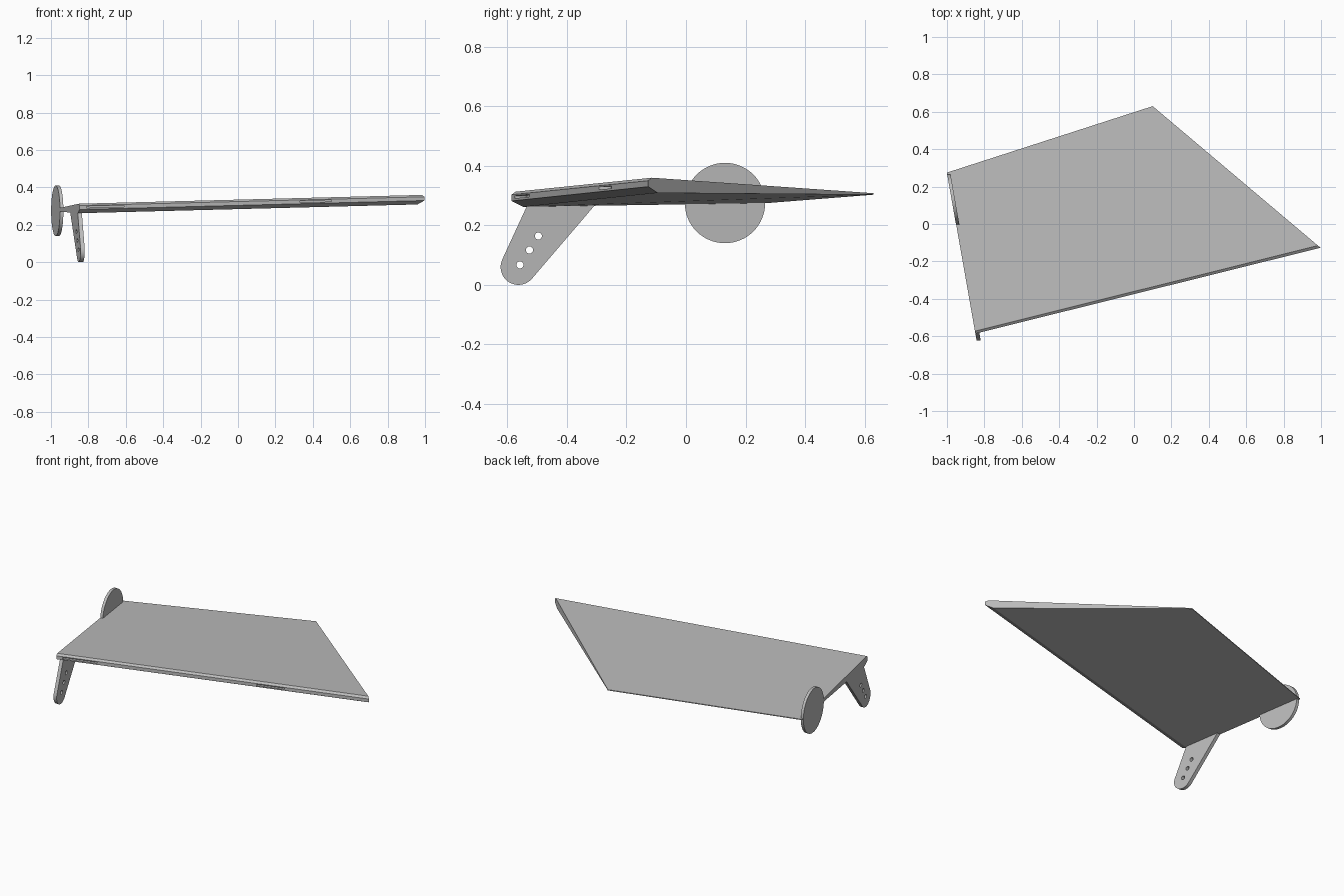
import bpy, bmesh, math
from mathutils import Vector

cube = bpy.data.objects.get("Cube")
if cube:
    bpy.data.objects.remove(cube, do_unlink=True)

grey = bpy.data.materials.new("light_grey")
grey.use_nodes = True
grey.diffuse_color = (0.5, 0.5, 0.5, 1)
grey.node_tree.nodes["Principled BSDF"].inputs["Base Color"].default_value = (0.5, 0.5, 0.5, 1)


def root_x(y):
    """x of the slanted root edge of the panel"""
    return -0.85 - (y + 0.575) * 0.176


def tip_x(y):
    """x of the slanted tip edge of the panel"""
    return 0.10 + (0.63 - y) * 1.185


def bridge(name, first, second):
    """Solid between two matching outlines"""
    bm = bmesh.new()
    a = [bm.verts.new(p) for p in first]
    b = [bm.verts.new(p) for p in second]
    bm.faces.new(a)
    bm.faces.new(b[::-1])
    n = len(a)
    for i in range(n):
        j = (i + 1) % n
        bm.faces.new((a[i], b[i], b[j], a[j]))
    bmesh.ops.recalc_face_normals(bm, faces=bm.faces)
    mesh = bpy.data.meshes.new(name)
    bm.to_mesh(mesh)
    bm.free()
    mesh.materials.append(grey)
    obj = bpy.data.objects.new(name, mesh)
    bpy.context.collection.objects.link(obj)
    return obj


def root_plate(name, outline, start, end):
    """Plate lying along the root edge, from a (y, z) outline"""
    return bridge(name, *[[(root_x(y) + d, y, z) for y, z in outline] for d in (start, end)])


def arc(cy, cz, r, a0, a1, steps):
    angles = [math.radians(a0 + (a1 - a0) * i / steps) for i in range(steps + 1)]
    return [(cy + r * math.cos(a), cz + r * math.sin(a)) for a in angles]


def activate(obj):
    bpy.ops.object.select_all(action="DESELECT")
    obj.select_set(True)
    bpy.context.view_layer.objects.active = obj


def cut(obj, cutter):
    activate(obj)
    mod = obj.modifiers.new("cut", "BOOLEAN")
    mod.operation = "DIFFERENCE"
    mod.solver = "EXACT"
    mod.object = cutter
    bpy.ops.object.modifier_apply(modifier=mod.name)
    bpy.data.objects.remove(cutter, do_unlink=True)


# Tapered panel: bevelled leading edge, thin trailing edge
root = [(-0.573, 0.313), (-0.586, 0.303), (-0.586, 0.282), (-0.546, 0.262),
        (0.275, 0.275), (0.275, 0.280)]
tip = [(-0.115, 0.360), (-0.127, 0.350), (-0.127, 0.330), (-0.095, 0.309),
       (0.63, 0.303), (0.63, 0.308)]
panel = bridge("panel", [(root_x(y), y, z) for y, z in root],
               [(tip_x(y), y, z) for y, z in tip])

# Two hinge slots in the leading edge
nose_a = Vector((root_x(-0.586), -0.586, 0.294))
nose_b = Vector((tip_x(-0.127), -0.127, 0.341))
for t0, t1 in ((0.02, 0.13), (0.64, 0.73)):
    ends = []
    for t in (t0, t1):
        p = nose_a.lerp(nose_b, t)
        ends.append([p + Vector((0, dy, dz)) for dy, dz in
                     ((-0.02, -0.004), (0.04, -0.004), (0.04, 0.004), (-0.02, 0.004))])
    cut(panel, bridge("slot_cutter", *ends))

# Control horn: rounded lower end, wide top, three holes
horn = root_plate("control_horn",
                  arc(-0.563, 0.06, 0.06, 155, 319, 24) + [(-0.30, 0.275), (-0.53, 0.275)],
                  0.0, 0.022)
for cy, cz in ((-0.558, 0.067), (-0.526, 0.117), (-0.496, 0.164)):
    cut(horn, root_plate("hole_cutter", arc(cy, cz, 0.012, 0, 345, 23), -0.05, 0.07))

# Round end disc
disc = root_plate("end_disc", arc(0.131, 0.275, 0.135, 0, 354.375, 63), -0.001, 0.017)

for obj in (horn, disc):
    activate(obj)
    bpy.ops.object.shade_smooth_by_angle(angle=math.radians(30))
